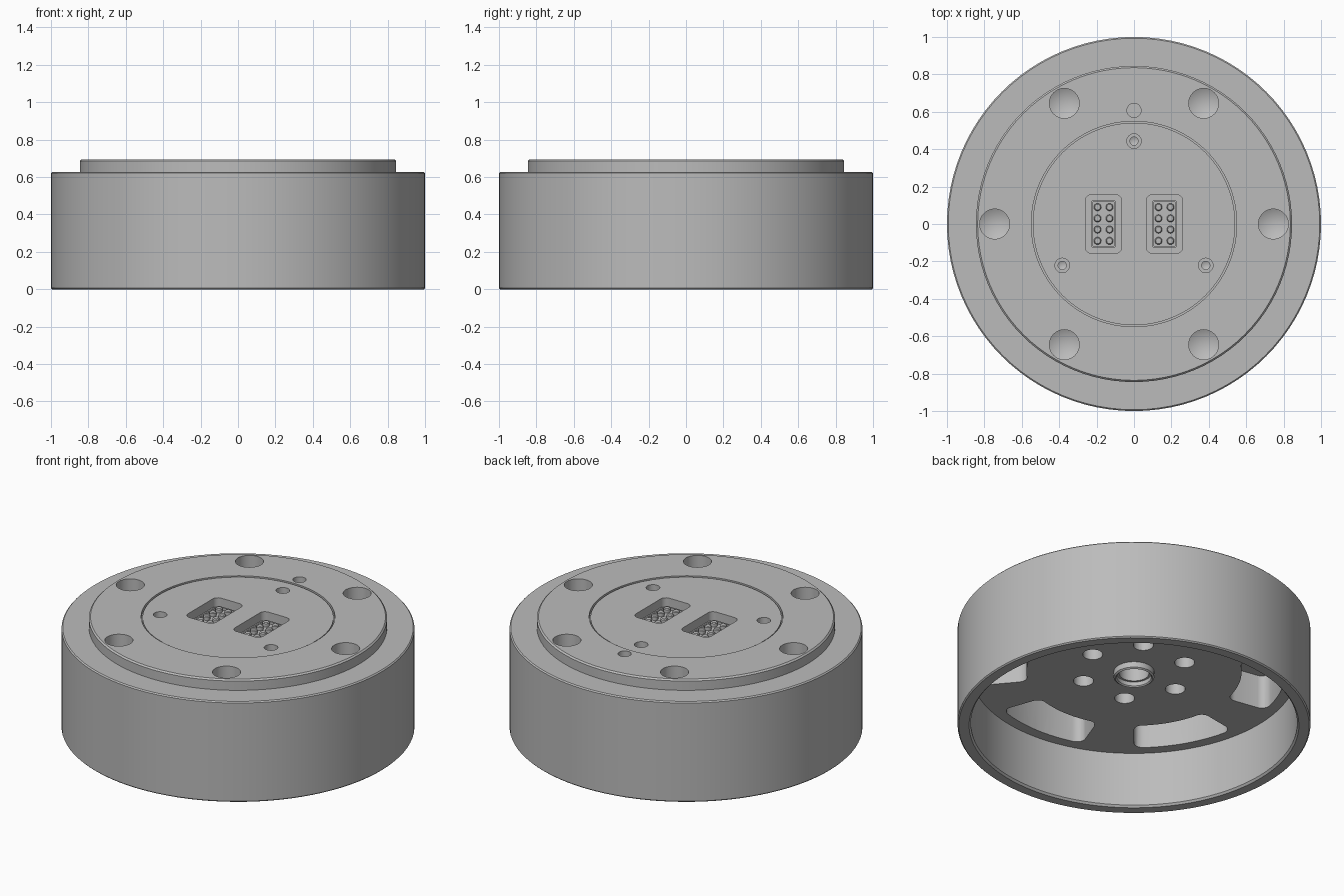
import bpy, bmesh, math
from math import cos, sin, pi, radians

if "Cube" in bpy.data.objects:
    bpy.data.objects.remove(bpy.data.objects["Cube"])

grey = bpy.data.materials.new("machined_grey")
grey.diffuse_color = (0.5, 0.5, 0.5, 1)
grey.use_nodes = True
grey.node_tree.nodes["Principled BSDF"].inputs["Base Color"].default_value = grey.diffuse_color


def make_object(name, bm):
    bmesh.ops.recalc_face_normals(bm, faces=bm.faces)
    me = bpy.data.meshes.new(name)
    bm.to_mesh(me)
    bm.free()
    ob = bpy.data.objects.new(name, me)
    bpy.context.collection.objects.link(ob)
    me.materials.append(grey)
    return ob


def revolve(bm, profile, seg, cx=0, cy=0):
    """Spin an (r, z) profile; a radius of 0 becomes a single pole point."""
    rings = []
    for r, z in profile:
        n = seg if r > 0 else 1
        rings.append([bm.verts.new((cx + r * cos(2 * pi * i / seg),
                                    cy + r * sin(2 * pi * i / seg), z)) for i in range(n)])
    for a, b in zip(rings, rings[1:]):
        for i in range(seg):
            j = (i + 1) % seg
            vs = [a[i % len(a)], a[j % len(a)], b[j % len(b)], b[i % len(b)]]
            bm.faces.new(list(dict.fromkeys(vs)))


def prism(bm, pts, z0, z1):
    lo = [bm.verts.new((x, y, z0)) for x, y in pts]
    hi = [bm.verts.new((x, y, z1)) for x, y in pts]
    bm.faces.new(lo)
    bm.faces.new(hi)
    for i in range(len(pts)):
        j = (i + 1) % len(pts)
        bm.faces.new((lo[i], lo[j], hi[j], hi[i]))


def rounded_rect(cx, cy, w, h, r, n=6):
    pts = []
    for k, (sx, sy) in enumerate([(1, 1), (-1, 1), (-1, -1), (1, -1)]):
        for i in range(n + 1):
            a = pi / 2 * (k + i / n)
            pts.append((cx + sx * (w / 2 - r) + r * cos(a), cy + sy * (h / 2 - r) + r * sin(a)))
    return pts


def ring_slot(angle, r0, r1, half):
    """Rounded rectangle bent around the axis."""
    mid = (r0 + r1) / 2
    length = 2 * half * mid
    pts = []
    rect = rounded_rect(0, 0, r1 - r0, length, 0.05)
    for (x, y), (x2, y2) in zip(rect, rect[1:] + rect[:1]):
        n = 10 if abs(y2 - y) > 0.1 else 1
        for i in range(n):
            t = i / n
            r, a = mid + x + (x2 - x) * t, angle + (y + (y2 - y) * t) / mid
            pts.append((r * cos(a), r * sin(a)))
    return pts


def cut(target, name, bm):
    cutter = make_object(name, bm)
    cutter.hide_render = True
    mod = target.modifiers.new(name, 'BOOLEAN')
    mod.operation, mod.solver, mod.object = 'DIFFERENCE', 'EXACT', cutter
    bpy.context.view_layer.objects.active = target
    bpy.ops.object.modifier_apply(modifier=mod.name)
    bpy.data.objects.remove(cutter, do_unlink=True)


def smooth(ob):
    bpy.ops.object.select_all(action='DESELECT')
    ob.select_set(True)
    bpy.context.view_layer.objects.active = ob
    bpy.ops.object.shade_smooth_by_angle(angle=radians(30))


TOP, PLATE, CEIL = 0.695, 0.69, 0.35
sixths = [k * pi / 3 for k in range(6)]

# Housing: stepped top, seam groove, hollow underside with centre boss and bore
bm = bmesh.new()
revolve(bm, [(0, PLATE), (0.541, PLATE), (0.541, 0.672), (0.549, 0.672), (0.549, TOP),
             (0.836, TOP), (0.845, 0.686), (0.845, 0.628), (0.993, 0.628), (1, 0.621),
             (1, 0.007), (0.993, 0), (0.935, 0), (0.925, 0.012), (0.925, CEIL), (0.115, CEIL),
             (0.115, 0.315), (0.105, 0.308), (0.098, 0.315), (0.098, 0.34),
             (0.085, 0.34), (0.085, 0.5), (0, 0.5)], 96)
housing = make_object("housing", bm)

# Mounting holes with drilled conical ends
bm = bmesh.new()
for a in sixths:
    revolve(bm, [(0, 0.8), (0.08, 0.8), (0.08, 0.53), (0, 0.49)], 32, 0.745 * cos(a), 0.745 * sin(a))
cut(housing, "mounting_holes", bm)

# Screw counterbores and index hole
screws = [(0.443 * cos(radians(d)), 0.443 * sin(radians(d))) for d in (90, 210, 330)]
bm = bmesh.new()
for x, y in screws:
    revolve(bm, [(0, 0.8), (0.039, 0.8), (0.039, 0.65), (0.022, 0.65), (0.022, 0.58), (0, 0.57)], 24, x, y)
revolve(bm, [(0, 0.8), (0.038, 0.8), (0.038, 0.64), (0, 0.64)], 24, 0, 0.607)
cut(housing, "screw_holes", bm)

# Connector pockets
bm = bmesh.new()
for s in (-1, 1):
    prism(bm, rounded_rect(s * 0.163, 0, 0.195, 0.315, 0.035), 0.635, 0.8)
cut(housing, "connector_pockets", bm)

# Underside weight-saving slots and bolt holes
bm = bmesh.new()
for a in sixths:
    prism(bm, ring_slot(a + pi / 6, 0.61, 0.86, radians(20)), 0.3, 0.56)
    revolve(bm, [(0, 0.3), (0.057, 0.3), (0.057, 0.55), (0, 0.55)], 24, 0.305 * cos(a), 0.305 * sin(a))
cut(housing, "underside_slots", bm)
smooth(housing)

# Connectors: walled frame with two columns of contacts
for side, s in (("left", -1), ("right", 1)):
    cx = s * 0.163
    bm = bmesh.new()
    outer = rounded_rect(cx, 0, 0.135, 0.255, 0.015)
    inner = rounded_rect(cx, 0, 0.118, 0.238, 0.01)
    loops = [[bm.verts.new((x, y, z)) for x, y in pts]
             for pts, z in ((outer, 0.634), (outer, 0.655), (inner, 0.655), (inner, 0.64))]
    for a, b in zip(loops, loops[1:]):
        for i in range(len(a)):
            j = (i + 1) % len(a)
            bm.faces.new((a[i], a[j], b[j], b[i]))
    bm.faces.new(loops[-1])
    bm.faces.new(loops[0])
    smooth(make_object(side + "_connector", bm))
    bm = bmesh.new()
    for px in (-0.032, 0.032):
        for row in range(4):
            revolve(bm, [(0, 0.639), (0.02, 0.639), (0.02, 0.66), (0.015, 0.665), (0, 0.665)],
                    16, cx + px, (row - 1.5) * 0.06)
    smooth(make_object(side + "_contacts", bm))
